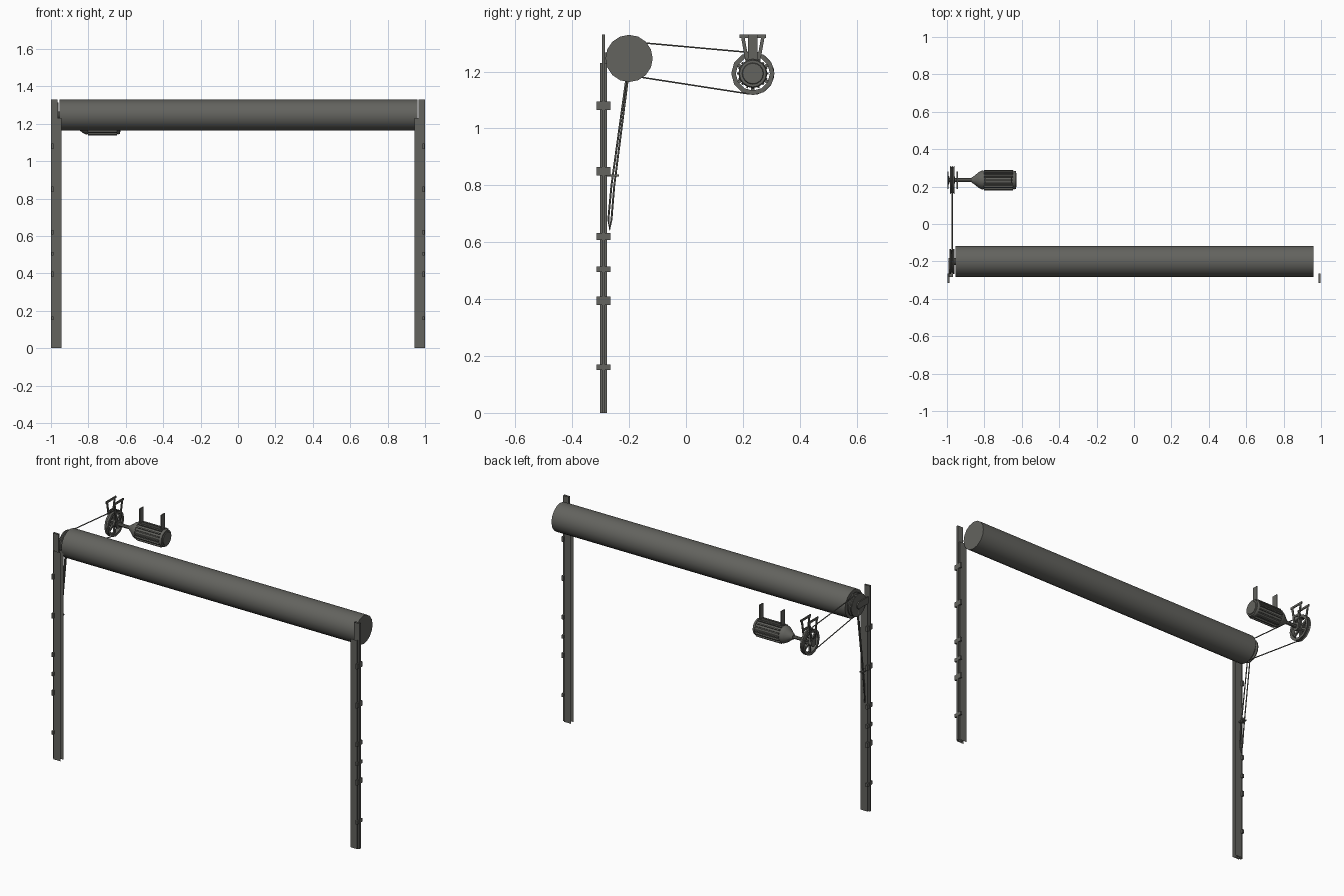
import bpy, bmesh, math
from mathutils import Vector, Matrix

cube = bpy.data.objects.get("Cube")
if cube:
    bpy.data.objects.remove(cube)

steel = bpy.data.materials.new("dark grey steel")
steel.use_nodes = True
steel.diffuse_color = (0.125, 0.125, 0.113, 1)
steel.node_tree.nodes["Principled BSDF"].inputs["Base Color"].default_value = steel.diffuse_color


def finish(name, bm, smooth=False):
    mesh = bpy.data.meshes.new(name)
    bm.to_mesh(mesh)
    bm.free()
    mesh.materials.append(steel)
    obj = bpy.data.objects.new(name, mesh)
    bpy.context.collection.objects.link(obj)
    if smooth:
        bpy.ops.object.select_all(action="DESELECT")
        obj.select_set(True)
        bpy.context.view_layer.objects.active = obj
        bpy.ops.object.shade_smooth_by_angle(angle=math.radians(40))
    return obj


def box(name, lo, hi):
    lo, hi = Vector(lo), Vector(hi)
    bm = bmesh.new()
    bmesh.ops.create_cube(bm, size=1)
    for v in bm.verts:
        v.co = (lo + hi) / 2 + v.co * (hi - lo)
    return finish(name, bm)


def lathe(name, profile, y, z, sides, smooth=True, closed=False):
    """Spin (x, radius) points about an axis parallel to x."""
    bm = bmesh.new()
    rings = []
    for x, r in profile:
        rings.append([bm.verts.new((x, y + r * math.sin(2 * math.pi * i / sides),
                                    z + r * math.cos(2 * math.pi * i / sides)))
                      for i in range(sides)])
    pairs = list(zip(rings, rings[1:]))
    if closed:
        pairs.append((rings[-1], rings[0]))
    for a, b in pairs:
        for i in range(sides):
            j = (i + 1) % sides
            bm.faces.new((a[i], a[j], b[j], b[i]))
    if not closed:
        bm.faces.new(rings[0])
        bm.faces.new(rings[-1])
    bmesh.ops.recalc_face_normals(bm, faces=bm.faces)
    return finish(name, bm, smooth)


def sheet(name, outline, height, closed=False):
    """Raise an (x, y) outline into open-ended upright walls."""
    bm = bmesh.new()
    low = [bm.verts.new((x, y, 0)) for x, y in outline]
    high = [bm.verts.new((x, y, height)) for x, y in outline]
    n = len(outline)
    for i in range(n if closed else n - 1):
        j = (i + 1) % n
        bm.faces.new((low[i], low[j], high[j], high[i]))
    bmesh.ops.recalc_face_normals(bm, faces=bm.faces)
    return finish(name, bm)


def tube(name, points, radius, closed=True):
    curve = bpy.data.curves.new(name, "CURVE")
    curve.dimensions = "3D"
    curve.bevel_depth = radius
    curve.bevel_resolution = 1
    spline = curve.splines.new("POLY")
    spline.points.add(len(points) - 1)
    for p, co in zip(spline.points, points):
        p.co = (*co, 1)
    spline.use_cyclic_u = closed
    curve.materials.append(steel)
    obj = bpy.data.objects.new(name, curve)
    bpy.context.collection.objects.link(obj)


def bar(name, a, b, thick_x, width):
    """Flat bar between two points lying in a plane of constant x."""
    a, b = Vector(a), Vector(b)
    d = b - a
    bm = bmesh.new()
    bmesh.ops.create_cube(bm, size=1)
    turn = Matrix.Rotation(-math.atan2(d.y, d.z), 4, "X")
    for v in bm.verts:
        p = Vector((v.co.x * thick_x, v.co.y * width, v.co.z * d.length))
        v.co = (a + b) / 2 + turn @ p
    finish(name, bm)


# Side posts: guide channel, taller mounting plate and wall clips
CLIPS = ((1.08, .03), (.85, .03), (.62, .024), (.505, .02), (.395, .03), (.16, .02))
for side, label in ((1, "left"), (-1, "right")):
    sheet(label + "_guide_channel", [(side * x, y) for x, y in
          ((.945, -.303), (.99, -.303), (.99, -.277), (.945, -.277))], 1.23)
    sheet(label + "_post_plate", [(side * x, y) for x, y in
          ((.965, -.296), (1, -.296), (1, -.284), (.965, -.284))], 1.33, True)
    for z, h in CLIPS:
        xs = sorted((side * .986, side * .997))
        box(label + "_clip", (xs[0], -.315, z - h / 2), (xs[1], -.265, z + h / 2))

# Door roll with its shaft and drive pulley
RY, RZ = -.2, 1.246
lathe("door_roll", [(-.955, .083), (.96, .083)], RY, RZ, 16)
lathe("roll_shaft", [(-.992, .02), (-.95, .02)], RY, RZ, 10)
lathe("roll_pulley", [(-.986, .045), (-.986, .067), (-.98, .067), (-.976, .057),
                      (-.97, .057), (-.966, .067), (-.96, .067)], RY, RZ, 16)
box("roll_shaft_bracket", (-.992, -.284, RZ - .02), (-.986, RY, RZ + .02))

# Spoked drive wheel
MY, MZ, WX = .235, 1.193, -.972
lathe("wheel_rim", [(WX - .012, .06), (WX - .012, .076), (WX - .005, .07),
                    (WX + .005, .07), (WX + .012, .076), (WX + .012, .06)],
      MY, MZ, 12, False, True)
lathe("wheel_hub", [(WX - .014, .02), (WX + .014, .02)], MY, MZ, 10)
for i in range(6):
    a = math.pi * i / 3
    u = Vector((0, math.sin(a), math.cos(a)))
    c = Vector((WX, MY, MZ))
    bar("wheel_spoke", c + u * .015, c + u * .063, .01, .012)

# Hanger plates either side of the wheel
for x in (-.994, -.945):
    for s in (-1, 1):
        bar("hanger_leg", (x, MY + s * .012, MZ), (x, MY + s * .036, 1.325), .005, .012)
    box("hanger_top", (x - .003, MY - .047, 1.318), (x + .003, MY + .047, 1.33))
    box("hanger_web", (x - .003, MY - .026, 1.255), (x + .003, MY + .026, 1.268))
    lathe("hanger_bearing", [(x - .004, .024), (x + .004, .024)], MY, MZ, 10)

# Motor with ribbed casing, nose cone, shaft and straps
lathe("motor_shaft", [(-.998, .01), (-.85, .01)], MY, MZ, 8)
lathe("motor_body", [(-.868, .014), (-.855, .022), (-.83, .042), (-.815, .05), (-.805, .05),
                     (-.805, .047), (-.645, .047), (-.645, .051), (-.632, .047),
                     (-.632, .038), (-.628, .036)], MY, MZ, 16)
for i in range(16):
    a = 2 * math.pi * i / 16
    u = Vector((0, math.sin(a), math.cos(a)))
    p = Vector((-.725, MY, MZ))
    bar("motor_rib", p + u * .044, p + u * .055, .155, .007)
for x in (-.795, -.655):
    box("motor_strap", (x - .003, MY - .017, MZ + .03), (x + .003, MY + .017, 1.33))

# Drive belt looped round both pulleys
belt = []
for i in range(9):
    a = math.radians(5 + 180 * i / 8)
    belt.append((WX, RY - .059 * math.sin(a), RZ - .059 * math.cos(a)))
for i in range(9):
    a = math.radians(10 + 180 * i / 8)
    belt.append((WX, MY + .073 * math.sin(a), MZ + .073 * math.cos(a)))
tube("drive_belt", belt, .003)

# Hanging hand chain and its cleat
chain = [(-.984, -.196, RZ), (-.984, -.206, 1.16), (-.984, -.252, .8), (-.982, -.262, .68),
         (-.978, -.268, .645), (-.974, -.273, .68), (-.972, -.262, .8),
         (-.972, -.212, 1.16), (-.972, -.204, RZ)]
tube("hand_chain", chain, .0035)
box("chain_cleat", (-.988, -.284, .831), (-.968, -.236, .838))
